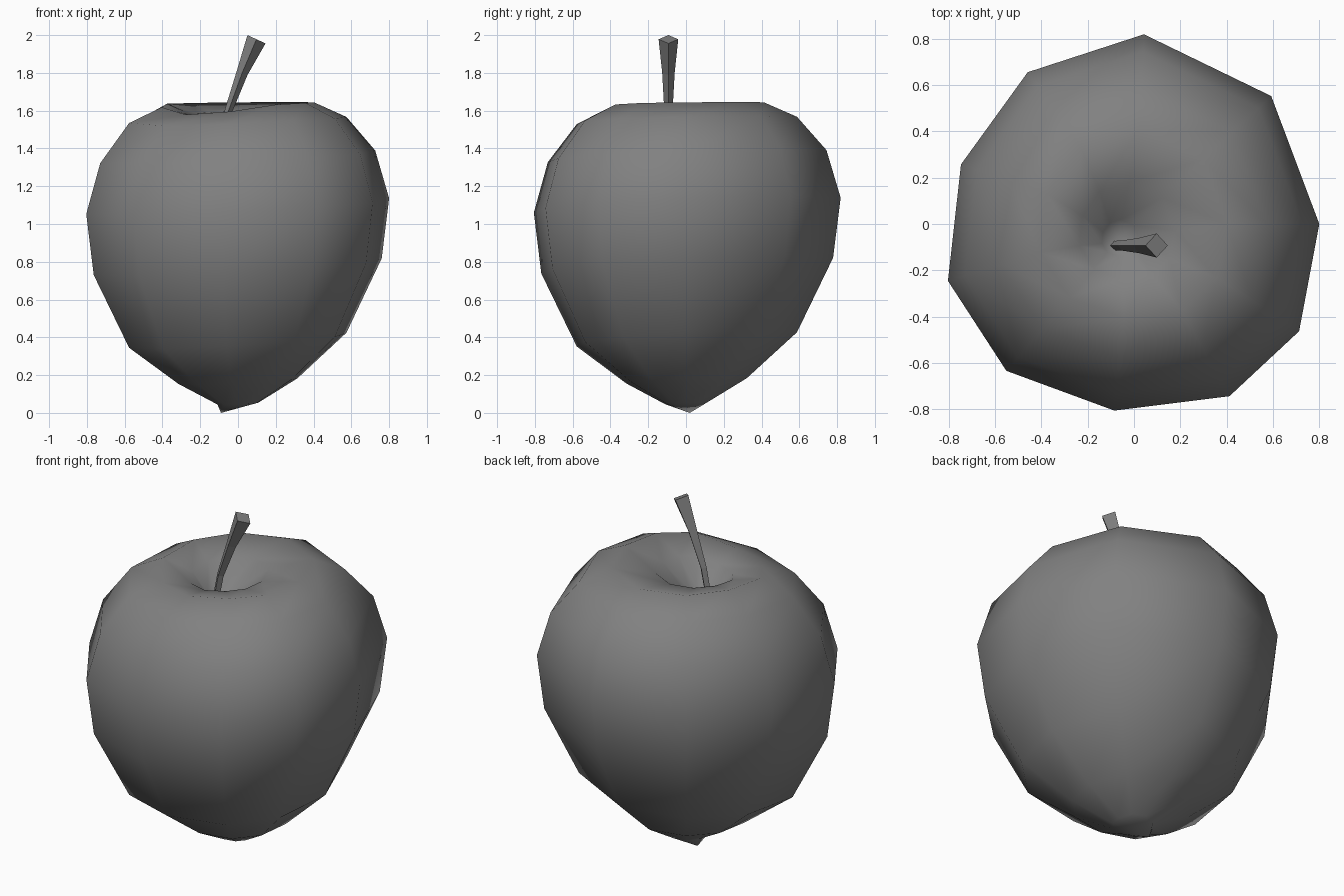
import bpy
import bmesh
from math import radians, cos, sin, exp
from mathutils import Vector

cube = bpy.data.objects.get("Cube")
if cube:
    bpy.data.objects.remove(cube, do_unlink=True)

grey = bpy.data.materials.new("mid grey")
grey.use_nodes = True
colour = (0.22, 0.22, 0.22, 1)
grey.diffuse_color = colour
grey.node_tree.nodes["Principled BSDF"].inputs["Base Color"].default_value = colour


def loft(name, rings, start, end, smooth):
    """Skin a stack of rings and close both ends with a point or a flat cap."""
    bm = bmesh.new()
    loops = [[bm.verts.new(p) for p in ring] for ring in rings]
    n = len(loops[0])
    for low, high in zip(loops, loops[1:]):
        for i in range(n):
            j = (i + 1) % n
            bm.faces.new((low[i], low[j], high[j], high[i]))
    for loop, tip in ((loops[0], start), (loops[-1], end)):
        if tip is None:
            bm.faces.new(loop)
        else:
            centre = bm.verts.new(tip)
            for i in range(n):
                bm.faces.new((loop[i], loop[(i + 1) % n], centre))
    bmesh.ops.recalc_face_normals(bm, faces=bm.faces)
    for face in bm.faces:
        face.smooth = smooth
    mesh = bpy.data.meshes.new(name)
    bm.to_mesh(mesh)
    bm.free()
    mesh.materials.append(grey)
    obj = bpy.data.objects.new(name, mesh)
    bpy.context.collection.objects.link(obj)
    return obj


# Fruit body: uneven ten-sided outline, as angle and radius
outline = [(0, .80), (43, .81), (87, .82), (125, .80), (161, .79),
           (197, .84), (229, .84), (264, .81), (299, .85), (327, .85)]

# Profile rings: radius, height, sideways lean, front dip, centre shift
profile = [
    (.11, .05, .04, 0, 0),
    (.32, .17, .04, 0, 0),
    (.585, .39, .06, 0, 0),
    (.775, .78, .05, 0, 0),
    (.815, 1.10, .045, 0, 0),
    (.74, 1.36, .04, 0, 0),
    (.585, 1.555, .02, .02, 0),
    (.41, 1.64, .01, .06, 0),
    (.21, 1.59, .03, .03, -.03),
    (.08, 1.46, 0, 0, -.06),
]
body_rings = []
for radius, height, lean, dip, shift in profile:
    ring = []
    for angle, reach in outline:
        a = radians(angle)
        r = radius * reach / .815
        x, y = r * cos(a), r * sin(a)
        z = height + lean * (x + y) - dip * exp(-((angle - 240) / 38) ** 2)
        ring.append((x + shift, y + shift, z))
    body_rings.append(ring)
loft("fruit_body", body_rings, (-.09, .02, 0), (-.07, -.07, 1.42), True)

# Stem: four-sided, flaring and bending towards the top
path = [(-.09, 1.4, .02, .02, 0), (-.05, 1.6, .02, .022, .005),
        (.022, 1.8, .028, .033, .012), (.098, 1.978, .048, .052, .022)]
stem_rings = []
for x, z, half_x, half_y, tilt in path:
    middle = Vector((x, -.093, z))
    across = Vector((half_x, 0, -tilt))
    side = Vector((0, half_y, 0))
    stem_rings.append([middle + across, middle + side,
                       middle - across, middle - side])
loft("stem", stem_rings, None, None, False)
